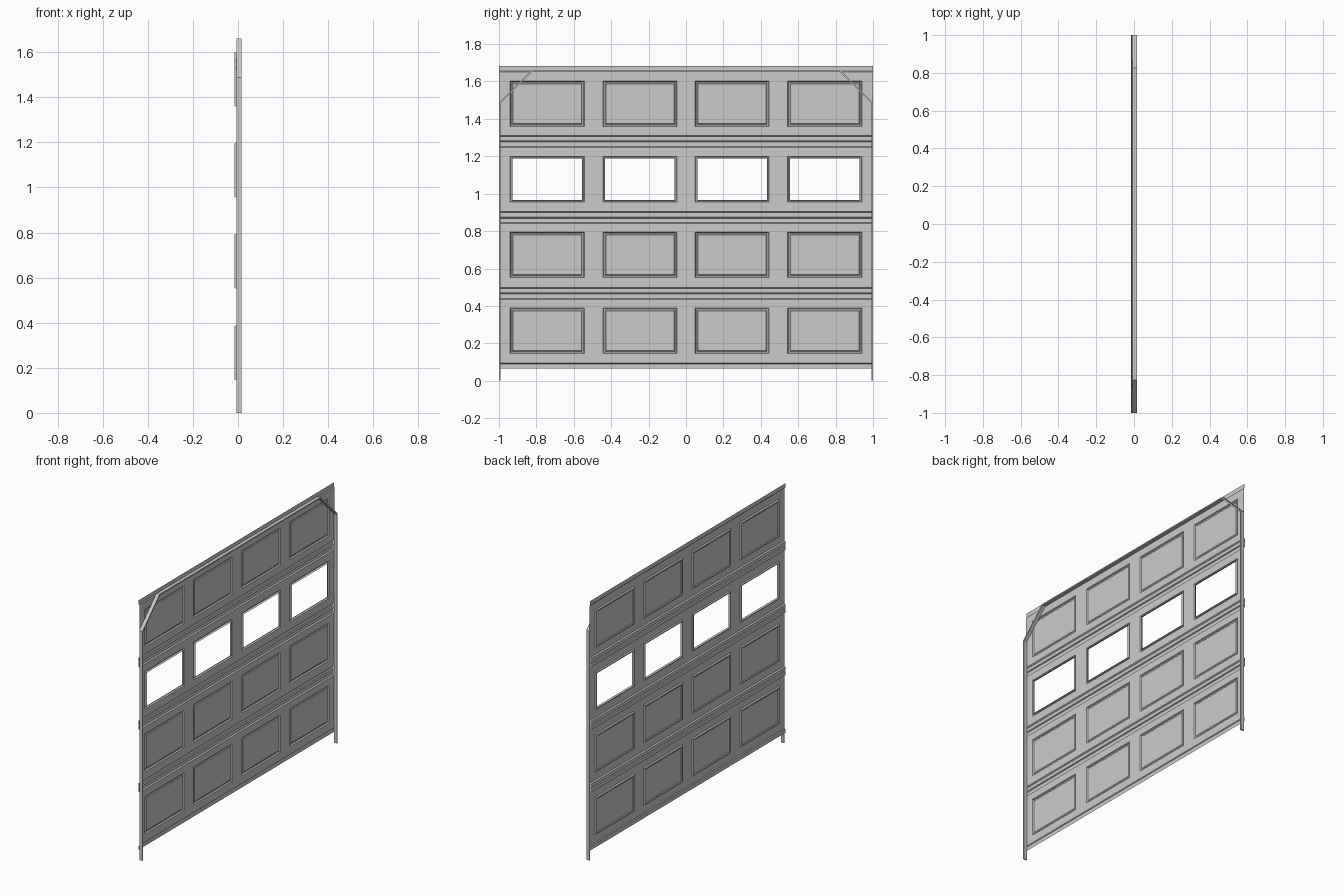
import bpy
import bmesh

cube = bpy.data.objects.get("Cube")
if cube:
    bpy.data.objects.remove(cube, do_unlink=True)

grey = bpy.data.materials.new("light_grey")
grey.use_nodes = True
colour = (0.6, 0.6, 0.6, 1)
grey.diffuse_color = colour
grey.node_tree.nodes["Principled BSDF"].inputs["Base Color"].default_value = colour

BASE, RAISED = -0.007, -0.015      # depth of the sheet and of its embossing
HALF_W, HALF_H = 0.198, 0.122      # half size of a panel
COLUMNS = [-0.742, -0.247, 0.247, 0.742]
ROWS = [0.267, 0.673, 1.077, 1.48]
WINDOW_ROW = ROWS[2]
SEAMS = [0.467, 0.872, 1.28]


def finish(name, bm):
    bmesh.ops.remove_doubles(bm, verts=bm.verts[:], dist=0.0001)
    bmesh.ops.recalc_face_normals(bm, faces=bm.faces[:])
    mesh = bpy.data.meshes.new(name)
    bm.to_mesh(mesh)
    bm.free()
    mesh.materials.append(grey)
    obj = bpy.data.objects.new(name, mesh)
    bpy.context.collection.objects.link(obj)
    return obj


def quad(bm, *points):
    bm.faces.new([bm.verts.new(p) for p in points])


def emboss(bm, y, z, rings, capped):
    """Nested rectangles, each ring given as (inset, depth)."""
    loops = []
    for inset, x in rings:
        w, h = HALF_W - inset, HALF_H - inset
        loops.append([(x, y + sy * w, z + sz * h)
                      for sy, sz in ((-1, -1), (1, -1), (1, 1), (-1, 1))])
    for a, b in zip(loops, loops[1:]):
        for i in range(4):
            j = (i + 1) % 4
            quad(bm, a[i], a[j], b[j], b[i])
    if capped:
        quad(bm, *loops[-1])


# Vertical profile of the door sheet: hems, panel rows and seam ridges
profile = [(0.065, RAISED + 0.003), (0.09, RAISED + 0.003), (0.094, BASE)]
for row in ROWS:
    profile += [(row - HALF_H, BASE), (row + HALF_H, BASE)]
for seam in SEAMS:
    profile += [(seam - 0.032, BASE), (seam - 0.027, RAISED),
                (seam - 0.004, RAISED), (seam, BASE - 0.002),
                (seam + 0.004, RAISED), (seam + 0.027, RAISED),
                (seam + 0.032, BASE)]
profile += [(1.65, BASE), (1.655, RAISED + 0.003), (1.682, RAISED + 0.003)]
profile.sort()

breaks = [-1, 1]
for c in COLUMNS:
    breaks += [c - HALF_W, c + HALF_W]
breaks.sort()

# Door sheet, left open where a panel or window goes
sheet = bmesh.new()
for (z0, x0), (z1, x1) in zip(profile, profile[1:]):
    in_row = any(abs((z0 + z1) / 2 - r) < 0.01 for r in ROWS)
    for y0, y1 in zip(breaks, breaks[1:]):
        in_column = any(abs((y0 + y1) / 2 - c) < 0.01 for c in COLUMNS)
        if not (in_row and in_column):
            quad(sheet, (x0, y0, z0), (x0, y1, z0), (x1, y1, z1), (x1, y0, z1))

# Pressed panels and window surrounds
for row in ROWS:
    for column in COLUMNS:
        if row == WINDOW_ROW:
            rings = [(0, BASE), (0.003, RAISED), (0.009, RAISED), (0.012, BASE + 0.004)]
            emboss(sheet, column, row, rings, False)
        else:
            rings = [(0, BASE), (0.004, RAISED), (0.011, RAISED), (0.016, RAISED + 0.004)]
            emboss(sheet, column, row, rings, True)
finish("door_sheet", sheet)

# Stiffening frame: posts, corner braces and top rail
T = 0.008
outer = [(-1, 0), (-1, 1.487), (-0.825, 1.66)]
inner = [(-1 + T, 0), (-1 + T, 1.487 - 0.4 * T), (-0.825 + 0.4 * T, 1.66 - T)]
outer += [(-y, z) for y, z in reversed(outer)]
inner += [(-y, z) for y, z in reversed(inner)]
frame = bmesh.new()
for i in range(len(outer) - 1):
    section = [outer[i], outer[i + 1], inner[i + 1], inner[i]]
    for x in (BASE, -RAISED):
        quad(frame, *[(x, y, z) for y, z in section])
    for (ya, za), (yb, zb) in (section[:2], section[2:]):
        quad(frame, (BASE, ya, za), (BASE, yb, zb), (-RAISED, yb, zb), (-RAISED, ya, za))
for end in (0, -1):
    (ya, za), (yb, zb) = outer[end], inner[end]
    quad(frame, (BASE, ya, za), (BASE, yb, zb), (-RAISED, yb, zb), (-RAISED, ya, za))
finish("back_frame", frame)
